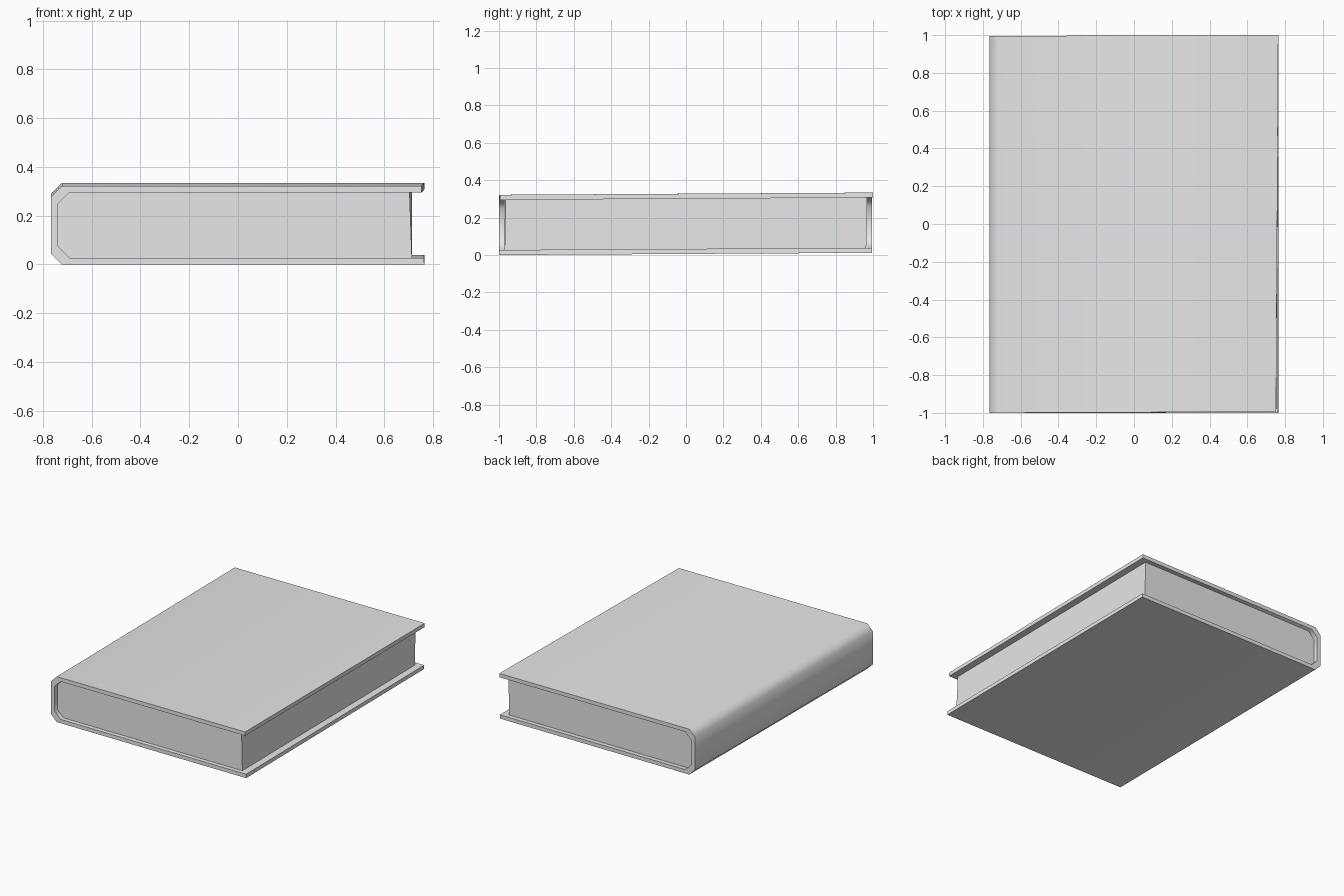
import bpy
import bmesh
import math

cube = bpy.data.objects.get("Cube")
if cube:
    bpy.data.objects.remove(cube, do_unlink=True)

grey = bpy.data.materials.new("plain grey")
grey.use_nodes = True
colour = (0.8, 0.8, 0.8, 1)
grey.diffuse_color = colour
grey.node_tree.nodes["Principled BSDF"].inputs["Base Color"].default_value = colour

LEFT, RIGHT, TOP = -0.766, 0.764, 0.322
MIDDLE = TOP / 2


def chamfered(left, right, half, bevel):
    """Half-open outline with a chamfered spine, from upper right to lower right."""
    upper = [(right, half), (left + bevel, half), (left, half - bevel)]
    lower = [(x, -z) for x, z in reversed(upper)]
    return [(x, MIDDLE + z) for x, z in upper + lower]


def lean(co):
    """Slight tilt of the whole book, with the front board pulled askew."""
    x, y, z = co
    across = (x - LEFT) / (RIGHT - LEFT)
    lift = across * z / TOP
    co.x -= 0.012 * lift * (1 - y) / 2
    co.y += 0.006 * lift
    co.z += 0.006 * (y + 1)


def extrude_profile(name, outline, front, back):
    bm = bmesh.new()
    face = bm.faces.new([bm.verts.new((x, front, z)) for x, z in outline])
    result = bmesh.ops.extrude_face_region(bm, geom=[face])
    moved = [v for v in result["geom"] if isinstance(v, bmesh.types.BMVert)]
    bmesh.ops.translate(bm, verts=moved, vec=(0, back - front, 0))
    bmesh.ops.recalc_face_normals(bm, faces=bm.faces)
    for v in bm.verts:
        lean(v.co)
    mesh = bpy.data.meshes.new(name)
    bm.to_mesh(mesh)
    bm.free()
    mesh.materials.append(grey)
    obj = bpy.data.objects.new(name, mesh)
    bpy.context.collection.objects.link(obj)
    bpy.ops.object.select_all(action="DESELECT")
    obj.select_set(True)
    bpy.context.view_layer.objects.active = obj
    bpy.ops.object.shade_smooth_by_angle(angle=math.radians(55))
    return obj


# Cover: two boards joined by a chamfered spine
outer = chamfered(LEFT, RIGHT, MIDDLE, 0.044)
inner = chamfered(-0.738, RIGHT, MIDDLE - 0.027, 0.047)
extrude_profile("cover", outer + inner[::-1], -1, 0.995)

# Page block, set back from the cover edges
pages = chamfered(-0.738, 0.714, MIDDLE - 0.027, 0.047)
extrude_profile("pages", pages, -0.97, 0.963)
